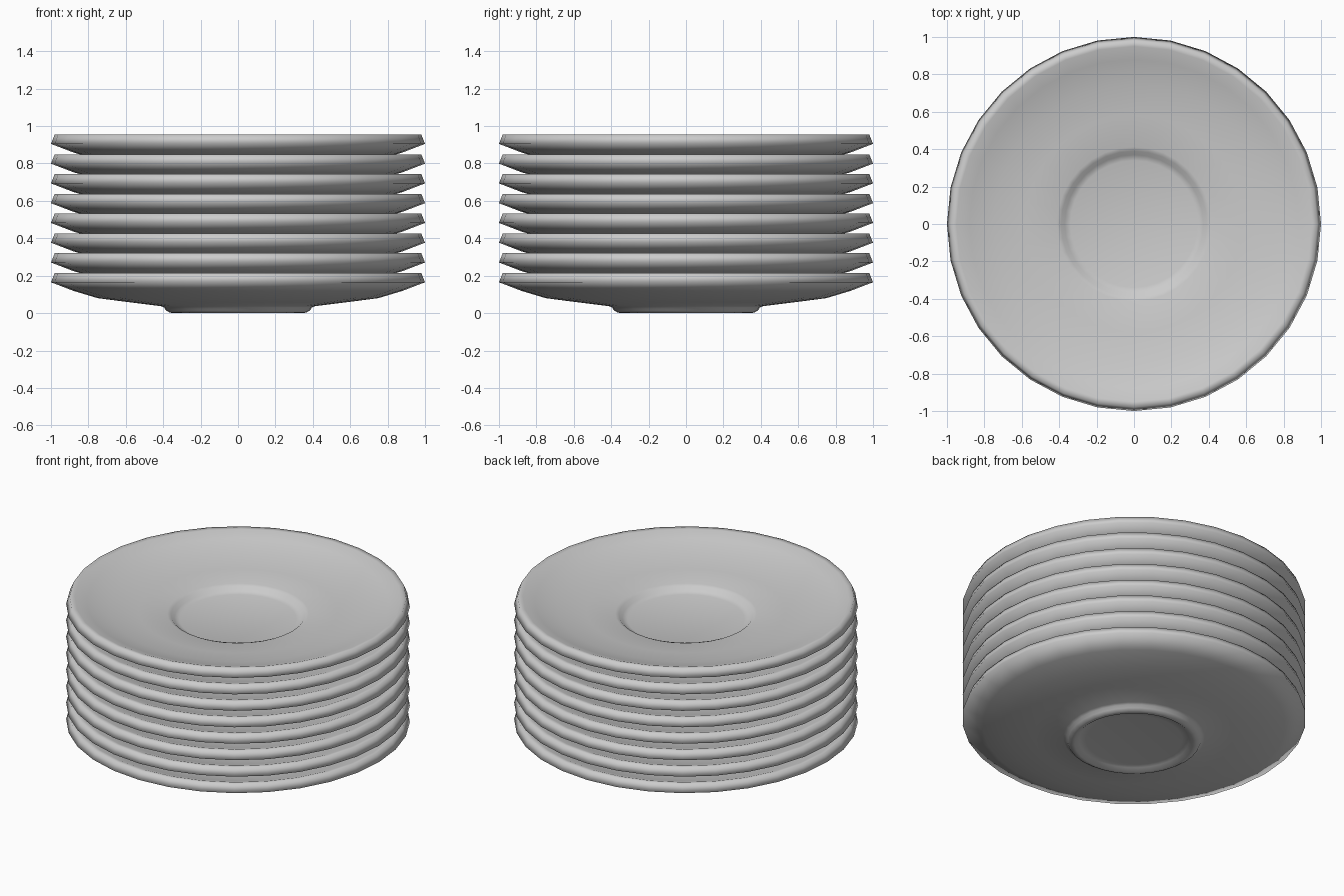
import bpy, bmesh, math

if "Cube" in bpy.data.objects:
    bpy.data.objects.remove(bpy.data.objects["Cube"])

SIDES = 32
COUNT = 8
PITCH = 0.1057

# Closed plate section (radius, height): underside centre, foot ring, rim, bowl, well
PROFILE = [
    (0.28, 0.022), (0.32, 0.018), (0.345, 0.0), (0.365, 0.003), (0.385, 0.014),
    (0.395, 0.030), (0.412, 0.037), (0.58, 0.058), (0.75, 0.080), (0.88, 0.119),
    (1.00, 0.165), (0.98, 0.215), (0.95, 0.212), (0.88, 0.187), (0.75, 0.150),
    (0.58, 0.129), (0.412, 0.113), (0.39, 0.106), (0.37, 0.085), (0.34, 0.076),
]


def lathe(name, profile):
    """Revolve a profile around z and cap both ends."""
    bm = bmesh.new()
    rings = []
    for r, z in profile:
        rings.append([bm.verts.new((r * math.cos(2 * math.pi * i / SIDES),
                                    r * math.sin(2 * math.pi * i / SIDES), z))
                      for i in range(SIDES)])
    for a, b in zip(rings, rings[1:]):
        for i in range(SIDES):
            j = (i + 1) % SIDES
            bm.faces.new((a[i], a[j], b[j], b[i]))
    bm.faces.new(rings[0][::-1])
    bm.faces.new(rings[-1])
    bmesh.ops.recalc_face_normals(bm, faces=bm.faces)
    for f in bm.faces:
        f.smooth = True
    mesh = bpy.data.meshes.new(name)
    bm.to_mesh(mesh)
    bm.free()
    return mesh


# Stack of identical plates sharing one mesh
plate_mesh = lathe("plate", PROFILE)
for n in range(COUNT):
    plate = bpy.data.objects.new(f"plate_{n + 1}", plate_mesh)
    plate.location.z = n * PITCH
    bpy.context.collection.objects.link(plate)
